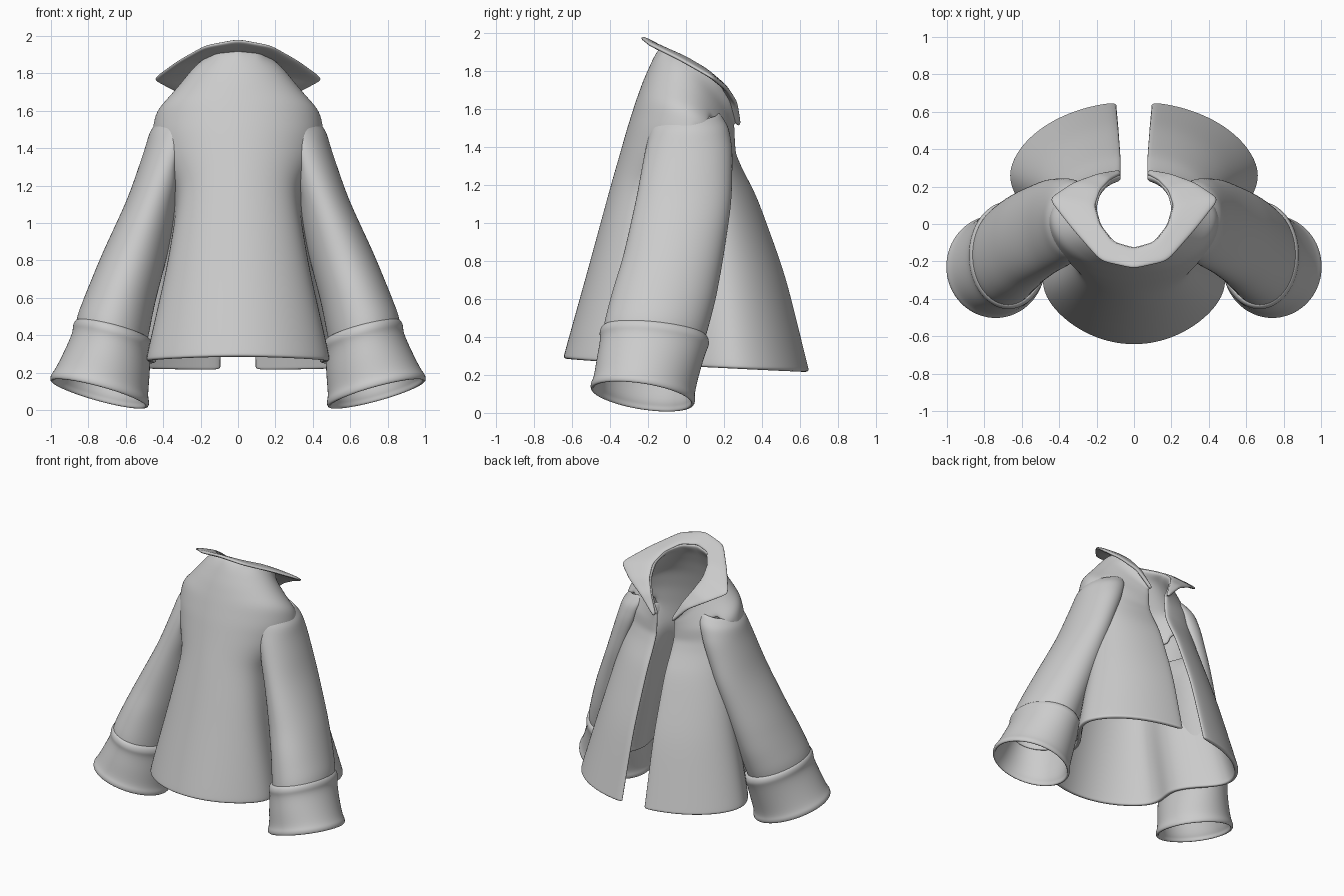
import bpy, math
from mathutils import Vector

if "Cube" in bpy.data.objects:
    bpy.data.objects.remove(bpy.data.objects["Cube"])

cloth = bpy.data.materials.new("grey cloth")
cloth.use_nodes = True
cloth.diffuse_color = (0.6, 0.6, 0.6, 1)
cloth.node_tree.nodes["Principled BSDF"].inputs["Base Color"].default_value = (0.6, 0.6, 0.6, 1)


def blend(a, b, t):
    return tuple(u + (v - u) * t for u, v in zip(a, b))


def refine(rows, k):
    """Put k steps between each pair of neighbouring rows or points."""
    out = [blend(a, b, j / k) for a, b in zip(rows, rows[1:]) for j in range(k)]
    return out + [tuple(rows[-1])]


def sheet(name, rows, closed=False, thick=0.025, drop=None):
    """Loft rows of points into mirrored, thickened, smooth cloth."""
    n = len(rows[0])
    verts = [Vector(p) for row in rows for p in row]
    faces = []
    for r in range(len(rows) - 1):
        for i in range(n if closed else n - 1):
            j = (i + 1) % n
            f = (r * n + i, r * n + j, (r + 1) * n + j, (r + 1) * n + i)
            if not (drop and all(drop(verts[k]) for k in f)):
                faces.append(f)
    mesh = bpy.data.meshes.new(name)
    mesh.from_pydata(verts, [], faces)
    mesh.materials.append(cloth)
    obj = bpy.data.objects.new(name, mesh)
    bpy.context.collection.objects.link(obj)
    mirror = obj.modifiers.new("mirror", 'MIRROR')
    mirror.use_clip = True
    solid = obj.modifiers.new("thickness", 'SOLIDIFY')
    solid.thickness = thick
    solid.offset = 0
    sub = obj.modifiers.new("smooth", 'SUBSURF')
    sub.levels = sub.render_levels = 2
    mesh.shade_smooth()


# Body sections: back z, front z, half width, back y, widest y, front y,
# half opening, tuck under the arm, slope power from back to front
SECTIONS = refine([
    (0.285, 0.215, 0.67, -0.635, 0.20, 0.645, 0.09, 0.19, 0.8),
    (0.325, 0.255, 0.665, -0.625, 0.19, 0.635, 0.09, 0.19, 0.8),
    (0.75, 0.72, 0.56, -0.505, 0.12, 0.52, 0.08, 0.17, 1),
    (1.17, 1.13, 0.475, -0.39, 0.06, 0.37, 0.07, 0.13, 1),
    (1.36, 1.28, 0.455, -0.335, 0.04, 0.29, 0.07, 0.02, 1.5),
    (1.50, 1.36, 0.45, -0.295, 0.03, 0.255, 0.07, 0, 2),
    (1.64, 1.43, 0.43, -0.25, 0.03, 0.25, 0.07, 0, 2),
    (1.75, 1.47, 0.335, -0.21, 0.04, 0.25, 0.07, 0, 2),
    (1.86, 1.50, 0.235, -0.16, 0.05, 0.255, 0.075, 0, 2.3),
], 2)

# Sleeve rings: centre, radii, tilt along x and y
SLEEVE = refine([
    (0.69, -0.19, 0.33, 0.18, 0.25, 0.27, -0.12),
    (0.67, -0.16, 0.45, 0.185, 0.265, 0.27, -0.1),
    (0.62, -0.115, 0.62, 0.17, 0.265, 0.25, -0.1),
    (0.56, -0.07, 0.80, 0.16, 0.255, 0.2, -0.08),
    (0.45, -0.01, 1.12, 0.13, 0.245, 0.1, -0.04),
    (0.355, 0.015, 1.38, 0.14, 0.225, 0, 0),
    (0.31, 0.02, 1.50, 0.155, 0.2, -0.1, 0),
    (0.27, 0.02, 1.58, 0.15, 0.15, -0.25, 0),
], 2)
ARMPIT = 1.2


def section_z(s, y):
    t = min(1, max(0, (y - s[3]) / (s[5] - s[3])))
    return s[0] + (s[1] - s[0]) * t ** s[8]


def section_x(s, y):
    v = (y - s[4]) / ((s[5] - s[4]) if y > s[4] else (s[4] - s[3]))
    return s[2] * math.sqrt(max(0, 1 - v * v)) - s[7] * math.exp(-((y + 0.08) / 0.19) ** 2)


def body_x(y, z):
    """Half width of the body at a depth and height."""
    for a, b in zip(SECTIONS, SECTIONS[1:]):
        za, zb = section_z(a, y), section_z(b, y)
        if za <= z <= zb:
            t = (z - za) / (zb - za)
            return section_x(a, y) * (1 - t) + section_x(b, y) * t
    return 0


def body_row(s, n=18):
    row = [(0, s[3], s[0])]
    end = math.acos(s[6] / s[2])
    for i in range(1, n + 1):
        a = -math.pi / 2 + (end + math.pi / 2) * i / n
        y = s[4] + math.sin(a) * ((s[5] - s[4]) if a > 0 else (s[4] - s[3]))
        row.append((section_x(s, y), y, section_z(s, y)))
    return row


def inside_sleeve(p):
    for a, b in zip(SLEEVE, SLEEVE[1:]):
        if ARMPIT < p.z and a[2] <= p.z <= b[2]:
            x, y, _, rx, ry, _, _ = blend(a, b, (p.z - a[2]) / (b[2] - a[2]))
            return ((p.x - x) / rx) ** 2 + ((p.y - y) / ry) ** 2 < 0.75
    return False


def inside_body(p):
    return p.z > ARMPIT and p.x < body_x(p.y, p.z) - 0.005


def ring(x, y, z, rx, ry, sx, sy, n=20):
    pts = []
    for i in range(n):
        a = math.tau * i / n
        dx, dy = rx * math.cos(a), ry * math.sin(a)
        pts.append((x + dx, y + dy, z + sx * dx + sy * dy))
    return pts


def sleeve_row(r):
    """Sleeve ring with points inside the body pulled out to just under its skin."""
    return [(max(x, body_x(y, z) - 0.01), y, z) if z > ARMPIT else (x, y, z)
            for x, y, z in ring(*r)]


# Collar: fold line around the neck and spread edge with pointed tips
fold = refine([(0, -0.13, 1.92), (0.11, -0.095, 1.91), (0.18, 0, 1.87), (0.205, 0.1, 1.81),
               (0.18, 0.18, 1.74), (0.13, 0.235, 1.65), (0.07, 0.265, 1.52)], 3)
edge = refine([(0, -0.24, 1.98), (0.18, -0.20, 1.945), (0.33, -0.03, 1.86), (0.46, 0.135, 1.767),
               (0.33, 0.22, 1.70), (0.2, 0.265, 1.63), (0.08, 0.285, 1.51)], 3)
middle = [blend(a, b, 0.5) for a, b in zip(fold, edge)]

sheet("coat_body", [body_row(s) for s in SECTIONS] + [fold], thick=0.03, drop=inside_sleeve)
sheet("collar", [fold, middle, edge], thick=0.025)
sheet("sleeves", [sleeve_row(r) for r in SLEEVE], closed=True, thick=0.02, drop=inside_body)

# Cuffs with a rolled rim at both ends
sheet("cuffs", [ring(*r) for r in [
    (0.742, -0.23, 0.085, 0.258, 0.268, 0.27, -0.15),
    (0.738, -0.226, 0.115, 0.258, 0.27, 0.27, -0.15),
    (0.734, -0.222, 0.135, 0.243, 0.258, 0.27, -0.15),
    (0.70, -0.20, 0.25, 0.222, 0.265, 0.27, -0.13),
    (0.675, -0.17, 0.365, 0.198, 0.272, 0.27, -0.1),
    (0.67, -0.167, 0.39, 0.208, 0.285, 0.27, -0.1),
    (0.668, -0.165, 0.42, 0.20, 0.278, 0.27, -0.1),
    (0.667, -0.165, 0.427, 0.18, 0.26, 0.27, -0.1),
]], closed=True, thick=0.022)
